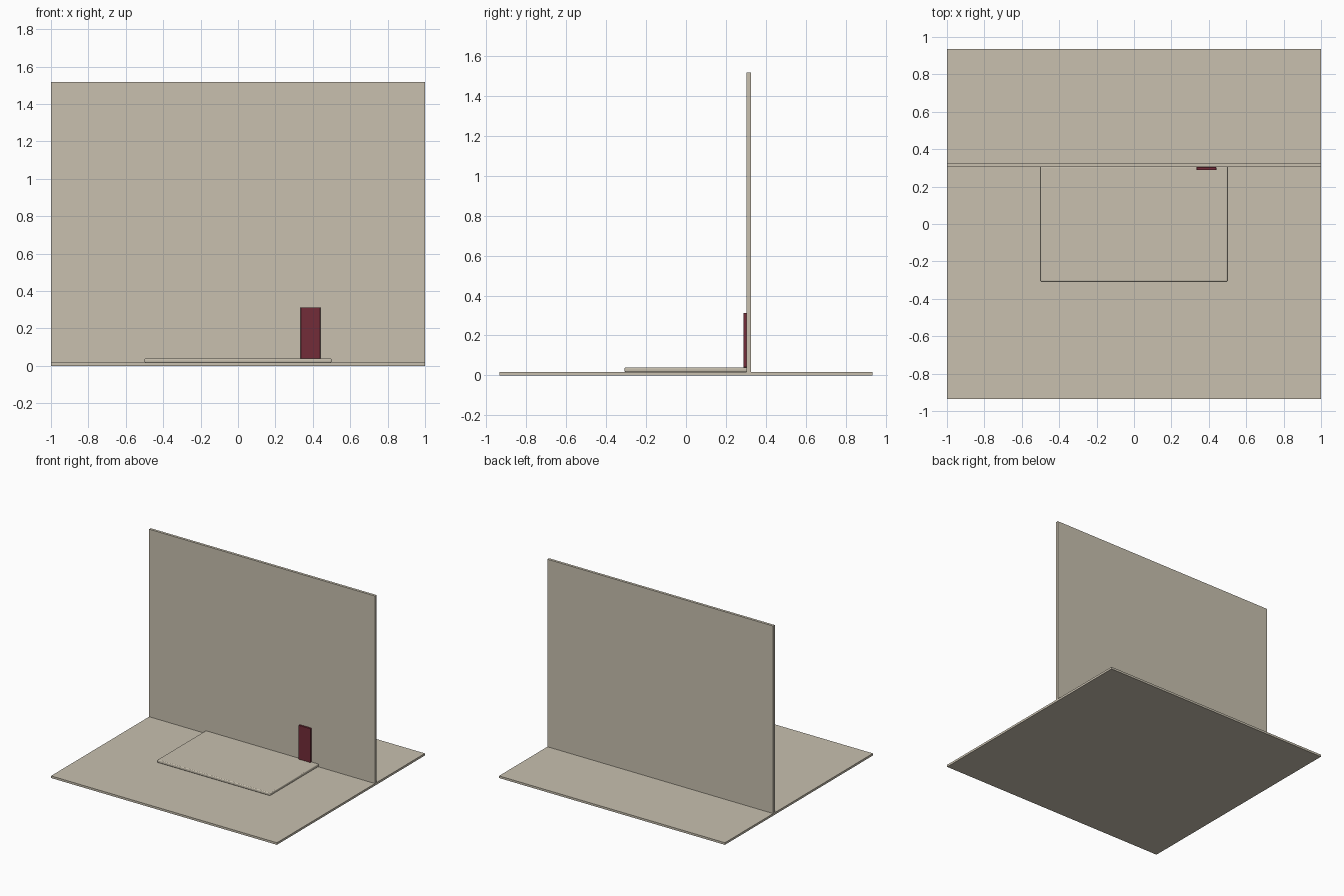
import bpy

if "Cube" in bpy.data.objects:
    bpy.data.objects.remove(bpy.data.objects["Cube"])


def material(name, color):
    mat = bpy.data.materials.new(name)
    mat.diffuse_color = (*color, 1)
    mat.use_nodes = True
    mat.node_tree.nodes["Principled BSDF"].inputs["Base Color"].default_value = mat.diffuse_color
    return mat


def box(name, low, high, mat, bevel=0.0):
    bpy.ops.mesh.primitive_cube_add(size=1)
    obj = bpy.context.object
    obj.name = name
    obj.location = [(a + b) / 2 for a, b in zip(low, high)]
    obj.scale = [b - a for a, b in zip(low, high)]
    bpy.ops.object.transform_apply(location=True, scale=True)
    obj.data.materials.append(mat)
    if bevel:
        mod = obj.modifiers.new("rounded_edges", 'BEVEL')
        mod.width = bevel
        mod.segments = 3
        bpy.ops.object.shade_smooth_by_angle()
    return obj


stone = material("stone", (0.58, 0.53, 0.43))
red = material("dark_red", (0.17, 0.025, 0.04))

# Ground slab and upright wall
box("floor", (-1, -0.936, 0), (1, 0.936, 0.017), stone)
box("wall", (-1, 0.304, 0.017), (1, 0.325, 1.518), stone)

# Low step with softened edges, its back edge tucked into the wall
box("step", (-0.5, -0.308, 0.017), (0.5, 0.308, 0.04), stone, 0.006)

# Door panel standing on the step against the wall
box("door", (0.335, 0.288, 0.04), (0.44, 0.304, 0.312), red, 0.0015)
